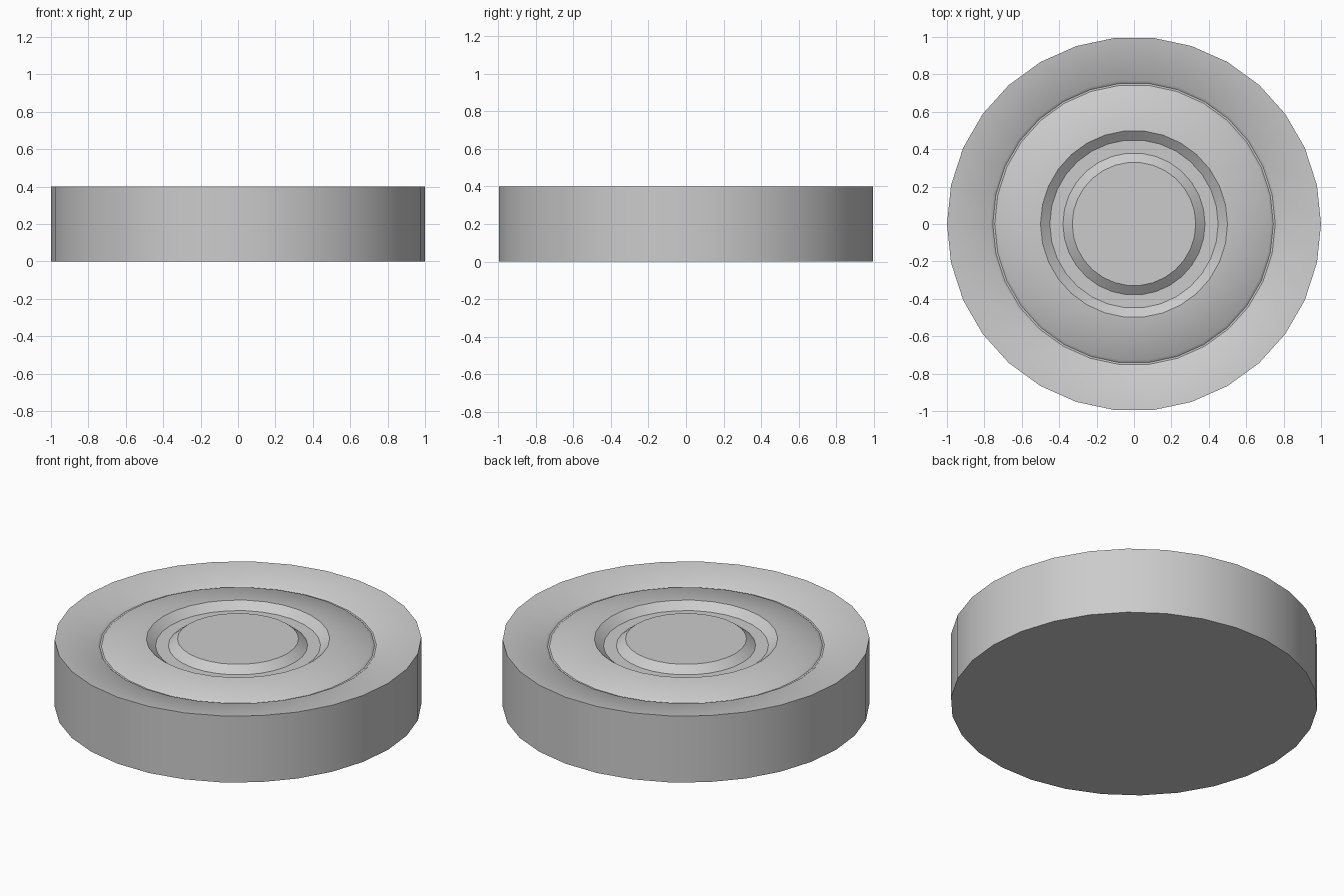
import bpy, bmesh, math

if "Cube" in bpy.data.objects:
    bpy.data.objects.remove(bpy.data.objects["Cube"])

SEGMENTS = 30

# Half cross-section (radius, height): base, wall, dished top, valley, groove, centre
PROFILE = [
    (1.00, 0.00), (1.00, 0.40),
    (0.77, 0.37), (0.755, 0.358), (0.745, 0.358), (0.73, 0.37),
    (0.50, 0.40), (0.45, 0.36), (0.38, 0.36), (0.33, 0.40),
]


def lathe(name, profile, segments):
    bm = bmesh.new()
    rings = [[bm.verts.new((r * math.cos(2 * math.pi * i / segments),
                            r * math.sin(2 * math.pi * i / segments), z))
              for i in range(segments)] for r, z in profile]
    for a, b in zip(rings, rings[1:]):
        for i in range(segments):
            j = (i + 1) % segments
            bm.faces.new((a[i], a[j], b[j], b[i]))
    bm.faces.new(rings[0][::-1])
    bm.faces.new(rings[-1])
    mesh = bpy.data.meshes.new(name)
    bm.to_mesh(mesh)
    bm.free()
    obj = bpy.data.objects.new(name, mesh)
    bpy.context.collection.objects.link(obj)
    return obj


# Round puck with a shallow dished top
puck = lathe("round_disc", PROFILE, SEGMENTS)
bpy.context.view_layer.objects.active = puck
puck.select_set(True)
bpy.ops.object.shade_smooth_by_angle(angle=math.radians(32))
